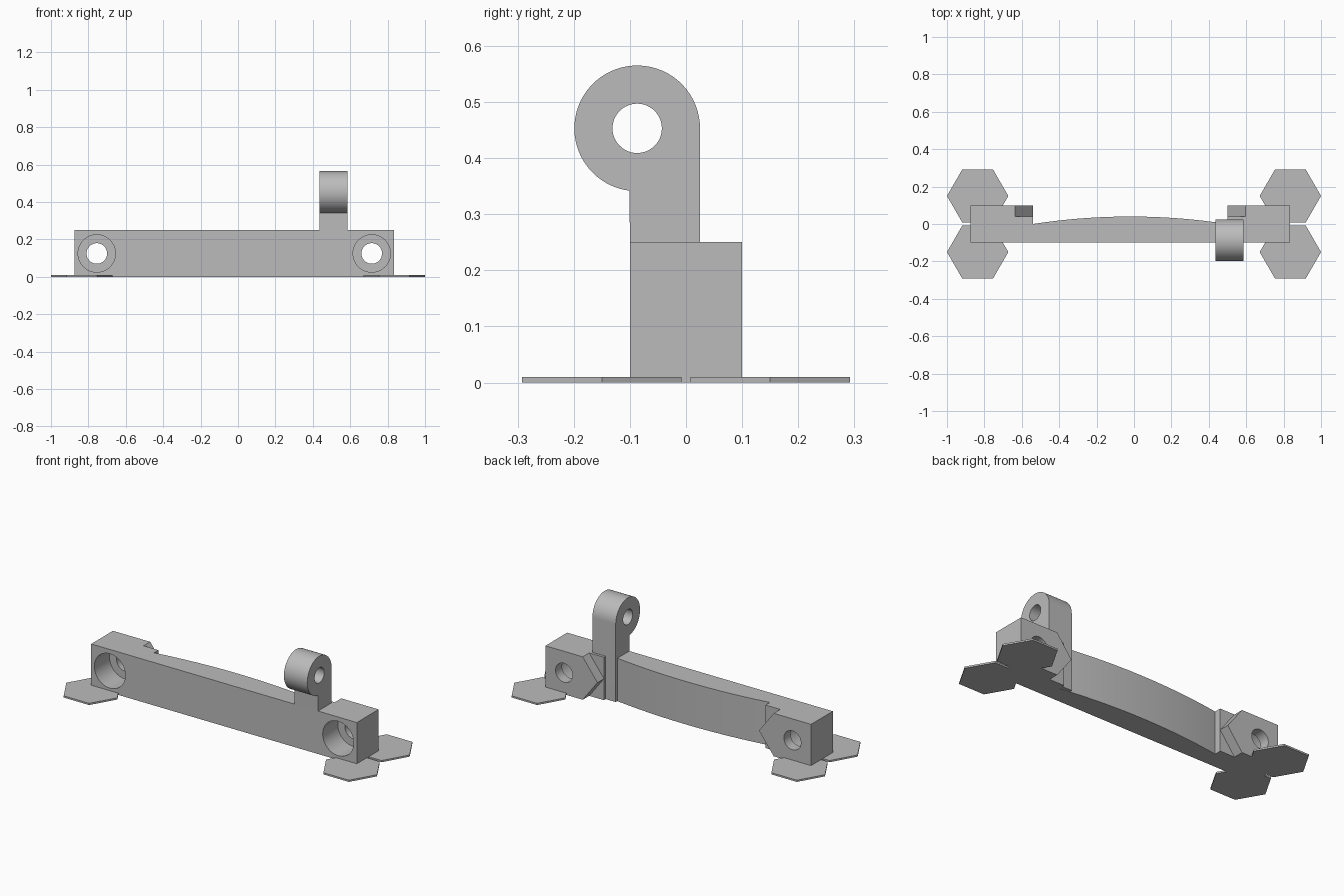
import bpy, bmesh
from math import cos, sin, pi, radians, sqrt

if "Cube" in bpy.data.objects:
    bpy.data.objects.remove(bpy.data.objects["Cube"])

grey = bpy.data.materials.new("plain_grey")
grey.use_nodes = True
grey.diffuse_color = (0.5, 0.5, 0.5, 1)
grey.node_tree.nodes["Principled BSDF"].inputs["Base Color"].default_value = (0.5, 0.5, 0.5, 1)

# Each axis places profile point (a, b) at depth d
PLACE = {"x": lambda a, b, d: (d, a, b),
         "y": lambda a, b, d: (a, d, b),
         "z": lambda a, b, d: (a, b, d)}


def prism(name, profile, axis, lo, hi):
    """Extrude a closed profile along an axis."""
    bm = bmesh.new()
    put = PLACE[axis]
    low = [bm.verts.new(put(a, b, lo)) for a, b in profile]
    high = [bm.verts.new(put(a, b, hi)) for a, b in profile]
    bm.faces.new(low)
    bm.faces.new(high)
    for i in range(len(low)):
        j = (i + 1) % len(low)
        bm.faces.new((low[i], low[j], high[j], high[i]))
    bmesh.ops.recalc_face_normals(bm, faces=bm.faces)
    mesh = bpy.data.meshes.new(name)
    bm.to_mesh(mesh)
    bm.free()
    mesh.materials.append(grey)
    obj = bpy.data.objects.new(name, mesh)
    bpy.context.collection.objects.link(obj)
    return obj


def arc(ca, cb, r, start, end, n):
    angles = [radians(start + (end - start) * i / n) for i in range(n + 1)]
    return [(ca + r * cos(t), cb + r * sin(t)) for t in angles]


def circle(ca, cb, r, n=48):
    return arc(ca, cb, r, 0, 360, n)[:-1]


def activate(obj):
    bpy.ops.object.select_all(action="DESELECT")
    obj.select_set(True)
    bpy.context.view_layer.objects.active = obj


def drill(obj, profile, axis, lo, hi):
    """Cut a hole and discard the cutter."""
    cutter = prism("hole_cutter", profile, axis, lo, hi)
    cutter.hide_render = True
    mod = obj.modifiers.new("hole", "BOOLEAN")
    mod.operation = "DIFFERENCE"
    mod.solver = "EXACT"
    mod.object = cutter
    activate(obj)
    bpy.ops.object.modifier_apply(modifier=mod.name)
    bpy.data.objects.remove(cutter)


def smooth(obj):
    activate(obj)
    bpy.ops.object.shade_smooth_by_angle(angle=radians(25))


HEIGHT, MID = 0.25, 0.125
FRONT, STEP, BACK = -0.1, 0.04, 0.1
LEFT, RIGHT = -0.875, 0.835
CENTRE, HALF = -0.02, 0.52          # bowed span between the end blocks
BOLTS = (-0.755, 0.715)

# Main bar with a bowed back between two end blocks
bow = []
for i in range(33):
    t = -1 + 2 * i / 32
    bow.append((CENTRE - HALF * t, STEP * (1 - t * t)))
bar = prism("main_bar", [(LEFT, FRONT), (RIGHT, FRONT), (RIGHT, STEP),
                         (CENTRE + HALF, STEP)] + bow +
            [(CENTRE - HALF, STEP), (LEFT, STEP)], "z", 0, HEIGHT)
for x in BOLTS:
    drill(bar, circle(x, MID, 0.1), "y", FRONT - 0.1, STEP + 0.1)
smooth(bar)

# Pointed hexagonal bosses behind each end block, with a bolt hole
for name, outer, s, x in (("right_boss", LEFT, 1, BOLTS[0]),
                          ("left_boss", RIGHT, -1, BOLTS[1])):
    tip = CENTRE - s * HALF
    shoulder = tip - s * 0.095
    boss = prism(name, [(outer, 0), (shoulder, 0), (tip, MID),
                        (shoulder, HEIGHT), (outer, HEIGHT)], "y", STEP, BACK)
    drill(boss, circle(x, MID, 0.055), "y", 0, 0.2)
    smooth(boss)

# Upright arm ending in a round eye
EYE_Y, EYE_Z, EYE_R = -0.087, 0.453, 0.112
arm = prism("eye_arm", arc(EYE_Y, EYE_Z, EYE_R, 0, 263, 48) +
            [(FRONT, HEIGHT), (-0.09, HEIGHT), (-0.09, 0.001), (0.025, 0.001)],
            "x", 0.435, 0.585)
drill(arm, circle(EYE_Y, EYE_Z, 0.044), "x", 0.3, 0.7)
smooth(arm)

# Thin hexagonal feet at the four corners
for sx, side in ((-1, "right"), (1, "left")):
    for sy, end in ((-1, "front"), (1, "back")):
        prism(f"{end}_{side}_foot", circle(sx * 0.836, sy * 0.15, 0.164, 6),
              "z", 0, 0.01)
